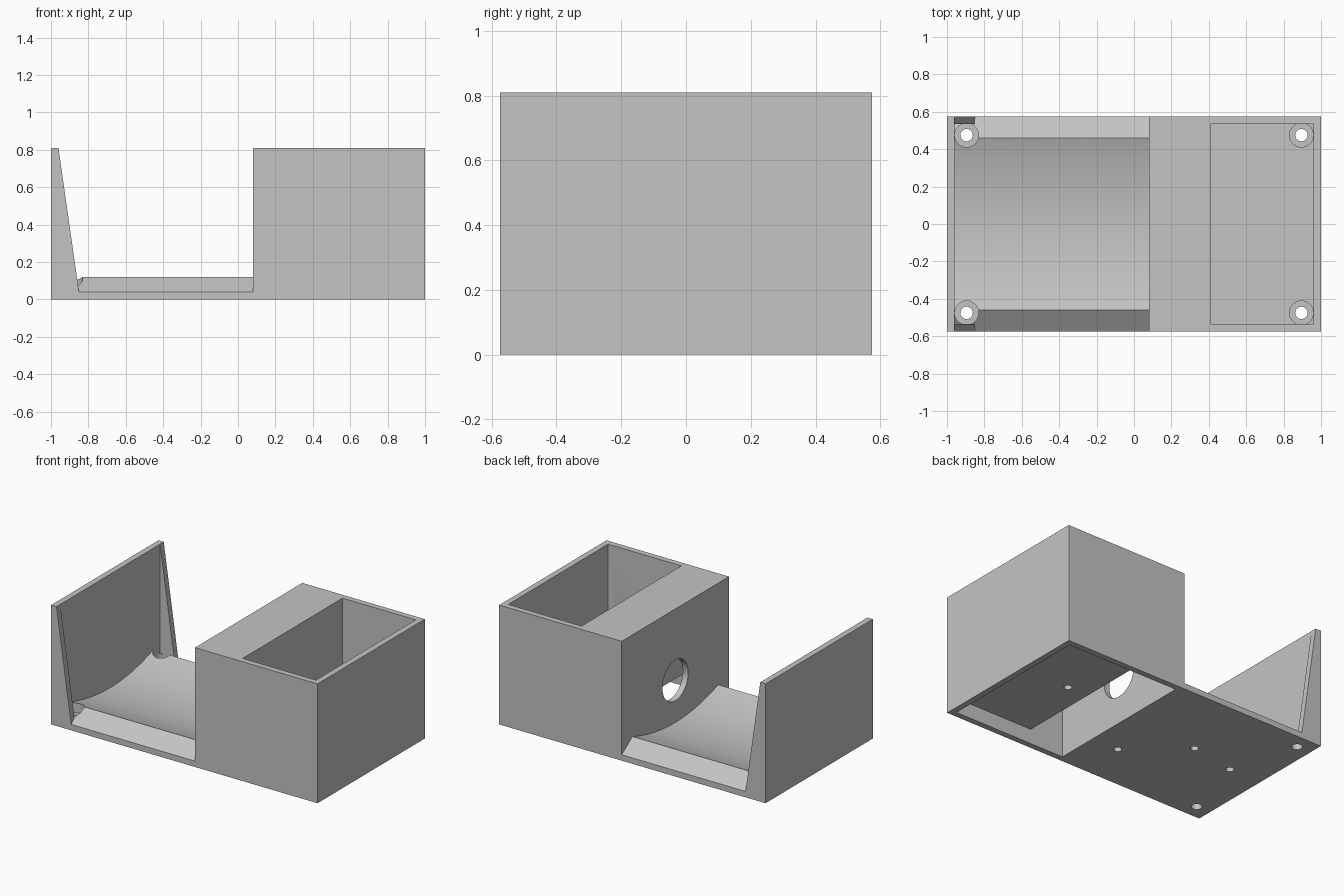
import bpy, bmesh, math
from mathutils import Matrix, Vector

if "Cube" in bpy.data.objects:
    bpy.data.objects.remove(bpy.data.objects["Cube"], do_unlink=True)

GREY = (0.55, 0.55, 0.55, 1)
mat = bpy.data.materials.new("light_grey_plastic")
mat.use_nodes = True
mat.diffuse_color = GREY
mat.node_tree.nodes["Principled BSDF"].inputs["Base Color"].default_value = GREY

L, W, H = 1.0, 0.575, 0.81      # half length, half width, height
T = 0.04                        # wall thickness
SPLIT = 0.08                    # where the housing meets the cradle
SCREW_X, SCREW_Y = 0.895, 0.475


def finish(name, bm):
    bmesh.ops.recalc_face_normals(bm, faces=bm.faces)
    mesh = bpy.data.meshes.new(name)
    bm.to_mesh(mesh)
    bm.free()
    mesh.materials.append(mat)
    obj = bpy.data.objects.new(name, mesh)
    bpy.context.collection.objects.link(obj)
    return obj


def box(name, x0, x1, y0, y1, z0, z1):
    bm = bmesh.new()
    centre = Vector((x0 + x1, y0 + y1, z0 + z1)) / 2
    size = Matrix.Diagonal((x1 - x0, y1 - y0, z1 - z0, 1))
    bmesh.ops.create_cube(bm, size=1, matrix=Matrix.Translation(centre) @ size)
    return finish(name, bm)


def rod(name, x, y, z0, z1, radius):
    bm = bmesh.new()
    bmesh.ops.create_cone(bm, cap_ends=True, segments=40, radius1=radius, radius2=radius,
                          depth=z1 - z0, matrix=Matrix.Translation((x, y, (z0 + z1) / 2)))
    return finish(name, bm)


def prism(name, points, offset):
    """Extrude a flat outline of 3D points along an offset."""
    bm = bmesh.new()
    face = bm.faces.new([bm.verts.new(p) for p in points])
    out = bmesh.ops.extrude_face_region(bm, geom=[face])
    bmesh.ops.translate(bm, vec=offset,
                        verts=[v for v in out["geom"] if isinstance(v, bmesh.types.BMVert)])
    return finish(name, bm)


def cut(target, cutters):
    bpy.context.view_layer.objects.active = target
    for cutter in cutters:
        cutter.hide_render = True
        mod = target.modifiers.new("cut", "BOOLEAN")
        mod.operation, mod.solver, mod.object = "DIFFERENCE", "EXACT", cutter
        bpy.ops.object.modifier_apply(modifier=mod.name)
        bpy.data.objects.remove(cutter, do_unlink=True)


def screw_cuts(x, y, seat, top):
    """Through hole with a wide seat for the screw head."""
    return [rod("screw_hole", x, y, -0.1, top, 0.033),
            rod("screw_seat", x, y, seat, top, 0.064)]


# Housing: open-topped tray, open-bottomed chamber and a round cable opening
inner = W - T
tray_bottom, tray_floor = 0.10, 0.16
housing = box("housing", SPLIT, L, -W, W, 0, H)
opening = rod("cable_opening", 0, 0, -0.1, 0.1, 0.138)
opening.data.transform(Matrix.Translation((SPLIT + T / 2, 0, 0.325))
                       @ Matrix.Rotation(math.pi / 2, 4, "Y"))
cuts = [box("tray_pocket", 0.41, L - T, -inner, inner, tray_floor, H + 0.1),
        box("under_space", SPLIT + T, L - T, -inner, inner, -0.1, tray_bottom),
        box("chamber", SPLIT + T, 0.37, -inner, inner, -0.05, H - T),
        opening,
        rod("tray_pilot_hole", 0.525, 0, 0, tray_bottom + 0.03, 0.025)]
for side in (-1, 1):
    cuts += screw_cuts(SCREW_X, side * SCREW_Y, tray_floor - 0.03, tray_floor + 0.1)
cut(housing, cuts)

# Cradle: base with bevelled sides and a shallow round trough
lip_y, lip_z = 0.46, 0.12
sag = lip_z - T
radius = (lip_y ** 2 + sag ** 2) / (2 * sag)
sweep = math.asin(lip_y / radius)
x0 = -L + T
outline = [(x0, -W, T), (x0, -W, 0), (x0, W, 0), (x0, W, T)]
for i in range(33):
    a = sweep * (1 - i / 16)
    outline.append((x0, radius * math.sin(a), T + radius * (1 - math.cos(a))))
cradle = prism("cradle", outline, (SPLIT - x0, 0, 0))
cuts = [rod("pilot_hole", x, y, -0.05, 0.03, 0.025)
        for x, y in ((-0.08, -0.25), (-0.43, 0.06), (-0.76, 0))]
for side in (-1, 1):
    cuts += screw_cuts(-SCREW_X, side * SCREW_Y, T, 0.3)
cut(cradle, cuts)

# End wall with a tapering brace along each side
end_wall = box("end_wall", -L, x0, -W, W, 0, H)
braces = [prism(name, [(x0, y, T), (-0.85, y, T), (x0, y, H)], (0, T, 0))
          for name, y in (("front_brace", -W), ("back_brace", W - T))]

# Smooth the round surfaces and keep the edges sharp
for obj in [housing, cradle, end_wall] + braces:
    bpy.ops.object.select_all(action="DESELECT")
    obj.select_set(True)
    bpy.context.view_layer.objects.active = obj
    bpy.ops.object.shade_smooth_by_angle(angle=math.radians(25))
